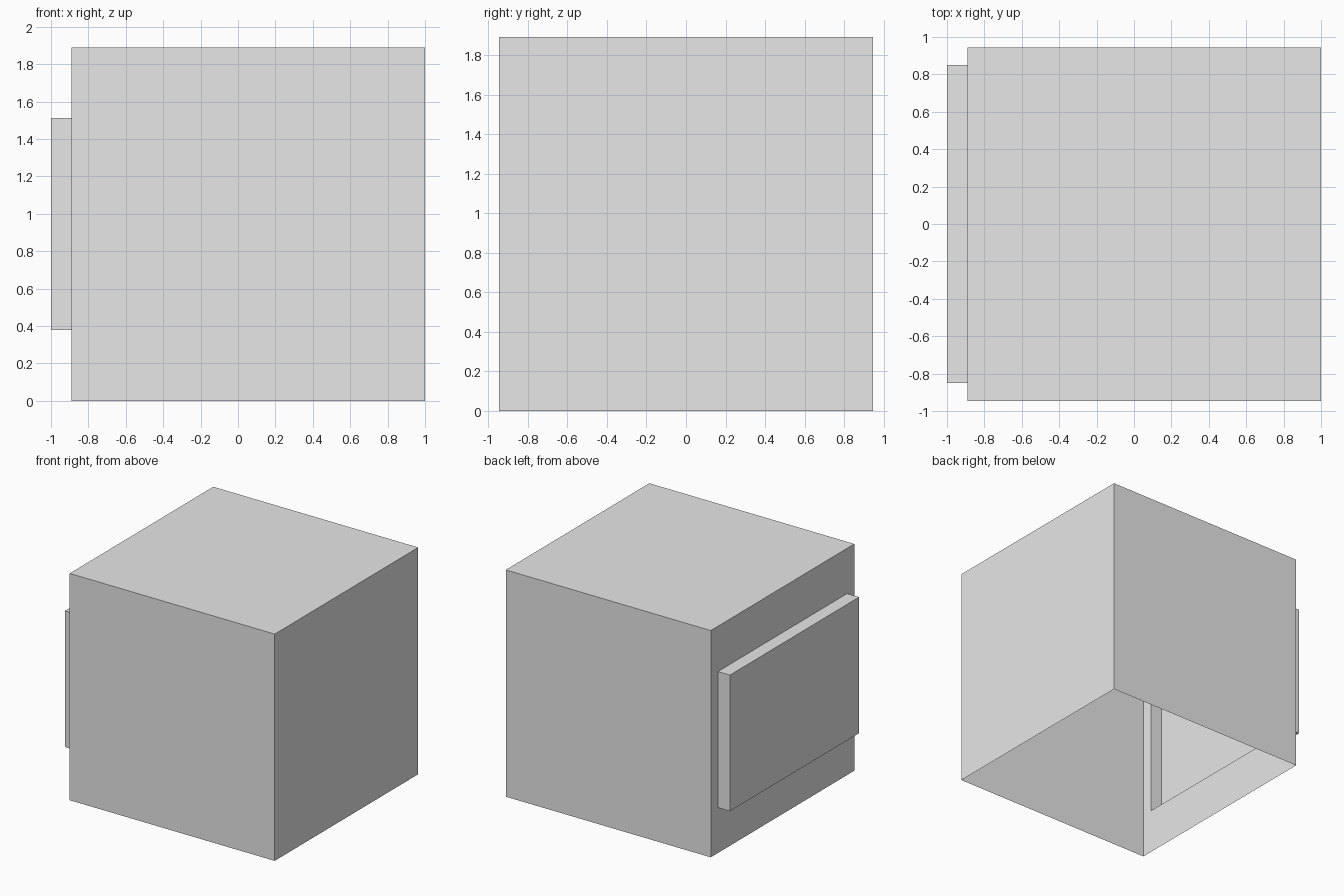
import bpy
import bmesh
from mathutils import Matrix, Vector

default = bpy.data.objects.get("Cube")
if default:
    bpy.data.objects.remove(default, do_unlink=True)

SIDE = 1.89    # edge of the box
DEPTH = 0.11   # how far the side panel stands out

# One plain grey for everything
grey = bpy.data.materials.new("plain_grey")
grey.use_nodes = True
colour = (0.8, 0.8, 0.8, 1.0)
grey.diffuse_color = colour
grey.node_tree.nodes["Principled BSDF"].inputs["Base Color"].default_value = colour


def face_towards(bm, direction):
    return max(bm.faces, key=lambda f: f.normal.dot(Vector(direction)))


# Thin-walled box, open underneath
bm = bmesh.new()
centre = Vector((DEPTH / 2, 0, SIDE / 2))
bmesh.ops.create_cube(bm, size=SIDE, matrix=Matrix.Translation(centre))
bm.normal_update()
bmesh.ops.delete(bm, geom=[face_towards(bm, (0, 0, -1))], context="FACES_ONLY")

# Hollow panel: inset the right wall, then push it outwards
panel = face_towards(bm, (-1, 0, 0))
middle = panel.calc_center_median()
bmesh.ops.inset_individual(bm, faces=[panel], thickness=0.1)
for v in panel.verts:
    v.co.y = middle.y + (SIDE * 0.45 if v.co.y > middle.y else -SIDE * 0.45)
    v.co.z = middle.z + (SIDE * 0.3 if v.co.z > middle.z else -SIDE * 0.3)
pushed = bmesh.ops.extrude_discrete_faces(bm, faces=[panel])["faces"][0]
bmesh.ops.translate(bm, verts=pushed.verts, vec=(-DEPTH, 0, 0))
bm.normal_update()

mesh = bpy.data.meshes.new("open_box")
bm.to_mesh(mesh)
bm.free()
mesh.materials.append(grey)
box = bpy.data.objects.new("open_box_with_side_panel", mesh)
bpy.context.collection.objects.link(box)
